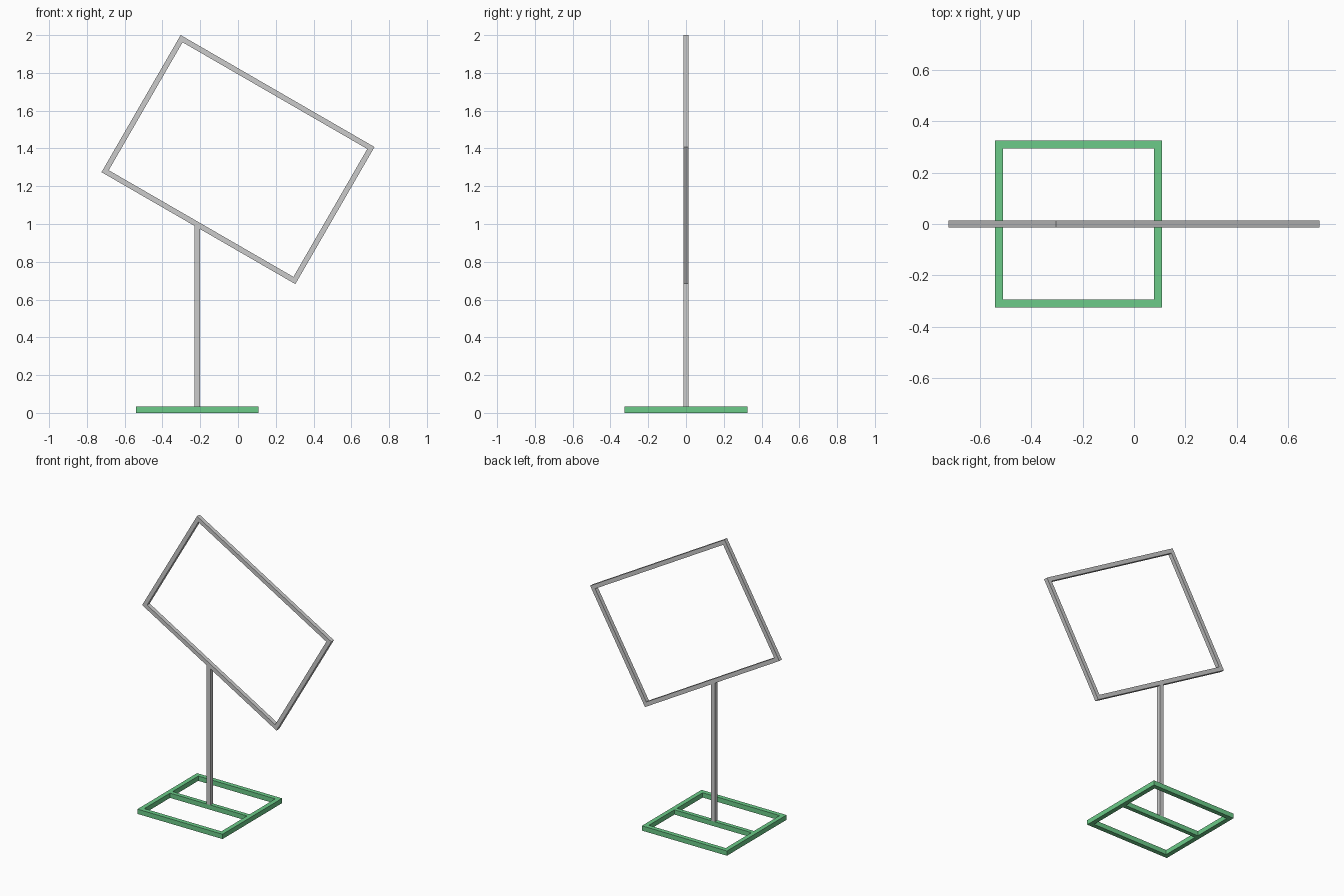
import bpy
from math import radians
from mathutils import Matrix, Vector

if "Cube" in bpy.data.objects:
    bpy.data.objects.remove(bpy.data.objects["Cube"])


def bar(name, size, loc, mat=None, xf=Matrix()):
    """Box of the given full size, centred on loc, then moved by xf."""
    bpy.ops.mesh.primitive_cube_add(size=1)
    ob = bpy.context.object
    ob.name = name
    m = xf @ Matrix.Translation(Vector(loc)) @ Matrix.Diagonal((*size, 1))
    ob.data.transform(m)
    if mat:
        ob.data.materials.append(mat)
    return ob


green = bpy.data.materials.new("green_paint")
green.diffuse_color = (0.15, 0.6, 0.25, 1)
green.use_nodes = True
green.node_tree.nodes["Principled BSDF"].inputs["Base Color"].default_value = green.diffuse_color

PX = -0.2155          # post and base centre
T = 0.028             # sign tube
B, BH = 0.031, 0.033  # base tube width, height
S = 0.65              # base side

# Square base with a centre rail
for side, name in ((-1, "front"), (1, "back")):
    bar("base_rail_" + name, (S, B, BH), (PX, side * (S - B) / 2, BH / 2), green)
for side, name in ((-1, "left"), (1, "right")):
    bar("base_rail_" + name, (B, S - 2 * B, BH), (PX + side * (S - B) / 2, 0, BH / 2), green)
bar("base_centre_rail", (S - 2 * B, T, BH), (PX, 0, BH / 2), green)

# Upright post, ending inside the lower frame bar
TOP = 0.996
bar("post", (T, T, TOP - BH), (PX, 0, (TOP + BH) / 2))

# Tilted sign frame: long bars run full length, short bars fit between
W, H = 1.185, 0.838
tilt = Matrix.Translation((0, 0, 1.341)) @ Matrix.Rotation(radians(30), 4, 'Y')
for side, name in ((-1, "lower"), (1, "upper")):
    bar("frame_bar_" + name, (W, T, T), (0, 0, side * (H - T) / 2), None, tilt)
for side, name in ((-1, "left"), (1, "right")):
    bar("frame_bar_" + name, (T, T, H - 2 * T), (side * (W - T) / 2, 0, 0), None, tilt)
